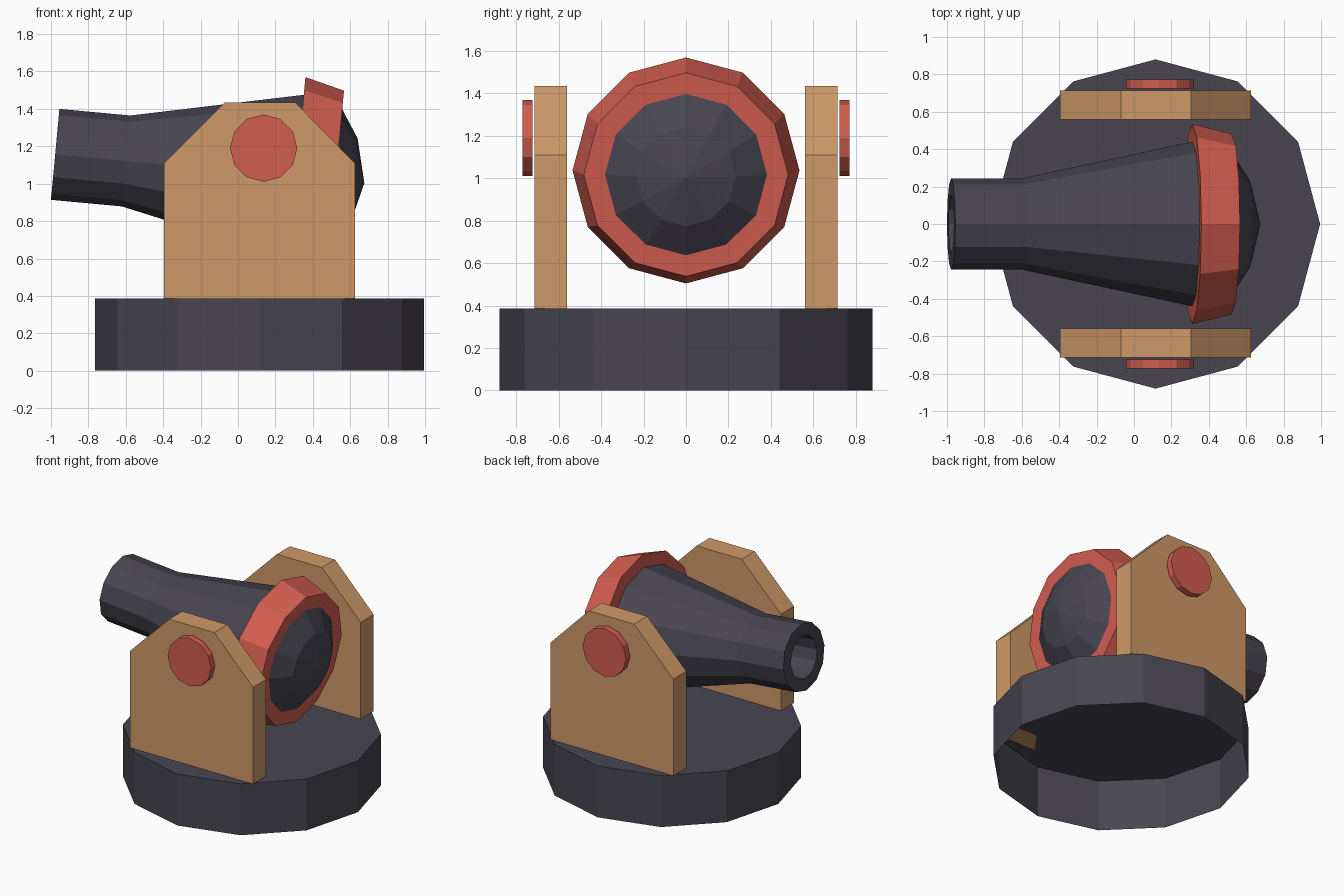
import bpy, bmesh, math
from mathutils import Vector

if "Cube" in bpy.data.objects:
    bpy.data.objects.remove(bpy.data.objects["Cube"])


def material(name, rgb):
    m = bpy.data.materials.new(name)
    m.diffuse_color = (*rgb, 1)
    m.use_nodes = True
    m.node_tree.nodes["Principled BSDF"].inputs["Base Color"].default_value = m.diffuse_color
    return m


IRON = material("dark_iron", (0.065, 0.06, 0.08))
WOOD = material("wood", (0.62, 0.32, 0.14))
RED = material("red_paint", (0.65, 0.11, 0.08))


def finish(name, bm, mat, mirror=False):
    me = bpy.data.meshes.new(name)
    bm.to_mesh(me)
    bm.free()
    me.materials.append(mat)
    ob = bpy.data.objects.new(name, me)
    bpy.context.collection.objects.link(ob)
    if mirror:
        mod = ob.modifiers.new("Mirror", 'MIRROR')
        mod.use_axis = (False, True, False)
    return ob


def lathe(name, profile, mat, origin, axis, up, n=12, mirror=False):
    """Revolve (radius, distance) points about an axis; first corner lies along up."""
    o, ax, up = Vector(origin), Vector(axis).normalized(), Vector(up).normalized()
    side = ax.cross(up)
    bm = bmesh.new()
    rings = []
    for r, s in profile:
        angles = [2 * math.pi * i / n for i in range(n)]
        rings.append([bm.verts.new(o + ax * s + (up * math.cos(a) + side * math.sin(a)) * r)
                      for a in angles])
    for lo, hi in zip(rings, rings[1:]):
        for i in range(n):
            j = (i + 1) % n
            bm.faces.new((lo[i], lo[j], hi[j], hi[i]))
    bmesh.ops.remove_doubles(bm, verts=bm.verts, dist=1e-5)
    return finish(name, bm, mat, mirror)


# Turntable base, hollow underneath
lathe("base", [(0.88, 0), (0.88, 0.385), (0, 0.385)], IRON,
      (0.115, 0, 0), (0, 0, 1), (1, 0, 0))

# Side cheeks, extruded profile mirrored across y
bm = bmesh.new()
outline = [(-0.395, 0.385), (0.625, 0.385), (0.625, 1.11),
           (0.305, 1.435), (-0.07, 1.435), (-0.395, 1.11)]
face = bm.faces.new([bm.verts.new((x, -0.715, z)) for x, z in outline])
ext = bmesh.ops.extrude_face_region(bm, geom=[face], use_keep_orig=True)
bmesh.ops.translate(bm, vec=(0, 0.155, 0),
                    verts=[v for v in ext["geom"] if isinstance(v, bmesh.types.BMVert)])
bmesh.ops.recalc_face_normals(bm, faces=bm.faces)
finish("side_cheeks", bm, WOOD, mirror=True)

# Pivot caps on the outside of the cheeks
lathe("pivot_caps", [(0, 0.725), (0.18, 0.725), (0.18, 0.772), (0, 0.772)], RED,
      (0.137, 0, 1.19), (0, -1, 0), (0, 0, 1), mirror=True)

# Tilted barrel: bore, muzzle, taper and domed breech
tilt = dict(origin=(0.311, 0, 1.037), axis=(0.9957, 0, -0.0925), up=(0.0925, 0, 0.9957))
lathe("barrel", [(0, -0.99), (0.155, -0.99), (0.155, -1.294), (0.244, -1.294),
                 (0.244, -0.914), (0.44, 0), (0.385, 0.21), (0.235, 0.308), (0, 0.366)],
      IRON, **tilt)

# Breech band
lathe("breech_band", [(0.43, 0), (0.535, 0), (0.482, 0.212), (0.38, 0.212)], RED, **tilt)
